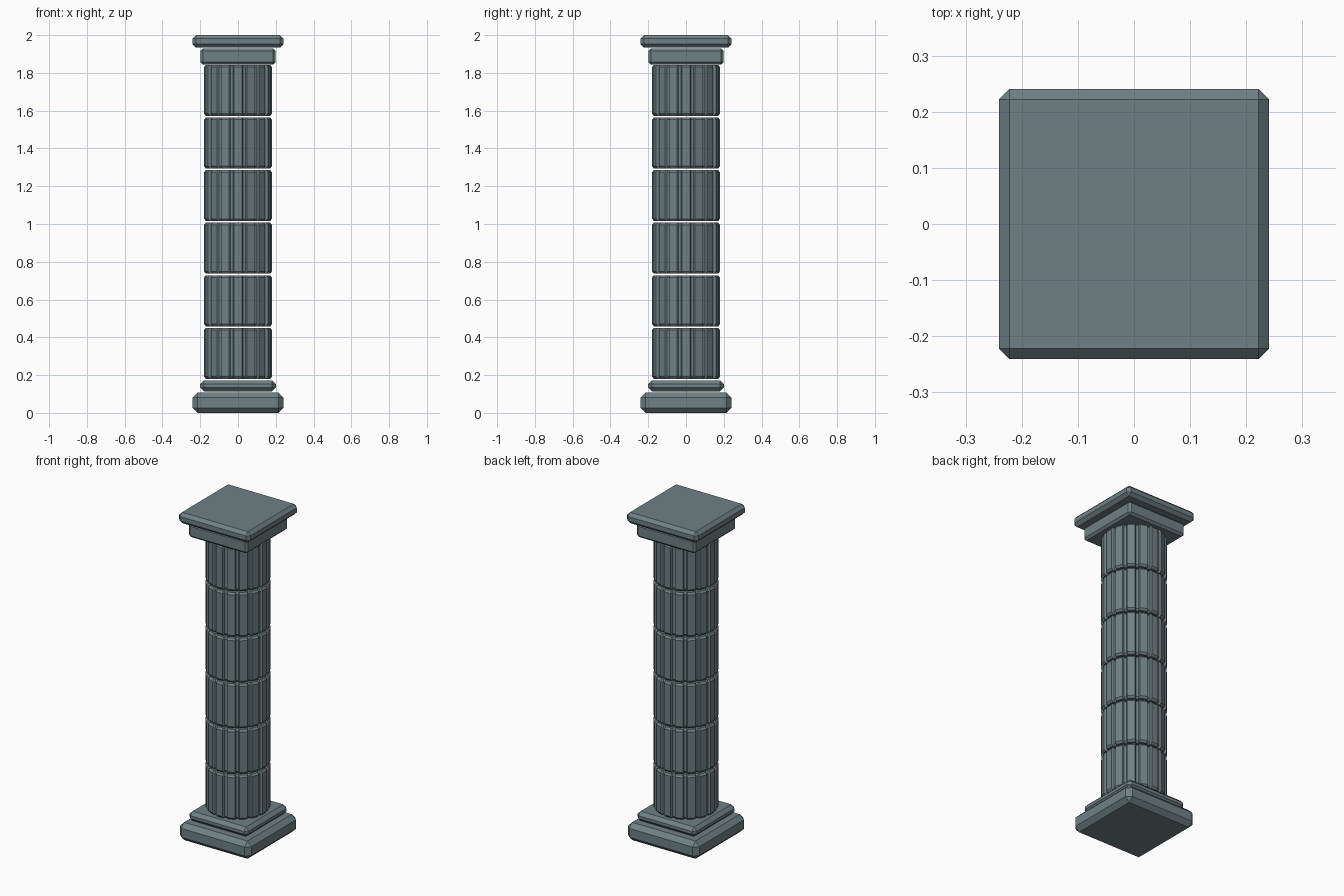
import bpy, bmesh
from math import cos, sin, radians

if "Cube" in bpy.data.objects:
    bpy.data.objects.remove(bpy.data.objects["Cube"])

mat = bpy.data.materials.new("slate_stone")
mat.diffuse_color = (0.16, 0.22, 0.235, 1)
mat.use_nodes = True
mat.node_tree.nodes["Principled BSDF"].inputs["Base Color"].default_value = mat.diffuse_color


def finish(bm, name):
    bmesh.ops.recalc_face_normals(bm, faces=bm.faces)
    me = bpy.data.meshes.new(name)
    bm.to_mesh(me)
    bm.free()
    me.materials.append(mat)
    ob = bpy.data.objects.new(name, me)
    bpy.context.collection.objects.link(ob)
    return ob


def loft(name, rings):
    """Skin a stack of equal-length rings and cap both ends."""
    bm = bmesh.new()
    loops = [[bm.verts.new(p) for p in ring] for ring in rings]
    n = len(loops[0])
    for a, b in zip(loops, loops[1:]):
        for i in range(n):
            j = (i + 1) % n
            bm.faces.new((a[i], a[j], b[j], b[i]))
    bm.faces.new(loops[0][::-1])
    bm.faces.new(loops[-1])
    return finish(bm, name)


def slab(name, z0, z1, half, bevel):
    """Square stone slab with chamfered edges."""
    bm = bmesh.new()
    bmesh.ops.create_cube(bm, size=1)
    for v in bm.verts:
        v.co.x *= 2 * half
        v.co.y *= 2 * half
        v.co.z = z0 if v.co.z < 0 else z1
    bmesh.ops.bevel(bm, geom=bm.edges[:], offset=bevel, segments=1,
                    affect='EDGES', profile=0.5)
    return finish(bm, name)


FLUTES = 16


def fluted_ring(z, inset):
    """Cross-section with flat ridges and shallow grooves."""
    pts = []
    for k in range(FLUTES):
        a = 360 / FLUTES * k
        for da, r in ((-7, 0.181), (7, 0.181), (9, 0.169), (13.5, 0.169)):
            t = radians(a + da)
            pts.append(((r - inset) * cos(t), (r - inset) * sin(t), z))
    return pts


# Stepped base
slab("base_plinth", 0.0, 0.108, 0.241, 0.027)
slab("base_step", 0.114, 0.172, 0.2, 0.02)

# Fluted shaft drums with chamfered ends and thin open joints
pitch = 0.2785
for i in range(6):
    z0 = 0.18 + i * pitch
    z1 = z0 + 0.27
    loft(f"shaft_drum_{i + 1}", [fluted_ring(z0, 0.009), fluted_ring(z0 + 0.012, 0),
                                 fluted_ring(z1 - 0.012, 0), fluted_ring(z1, 0.009)])

# Capital
slab("capital_block", 1.845, 1.929, 0.199, 0.013)
slab("capital_slab", 1.934, 2.0, 0.241, 0.019)
